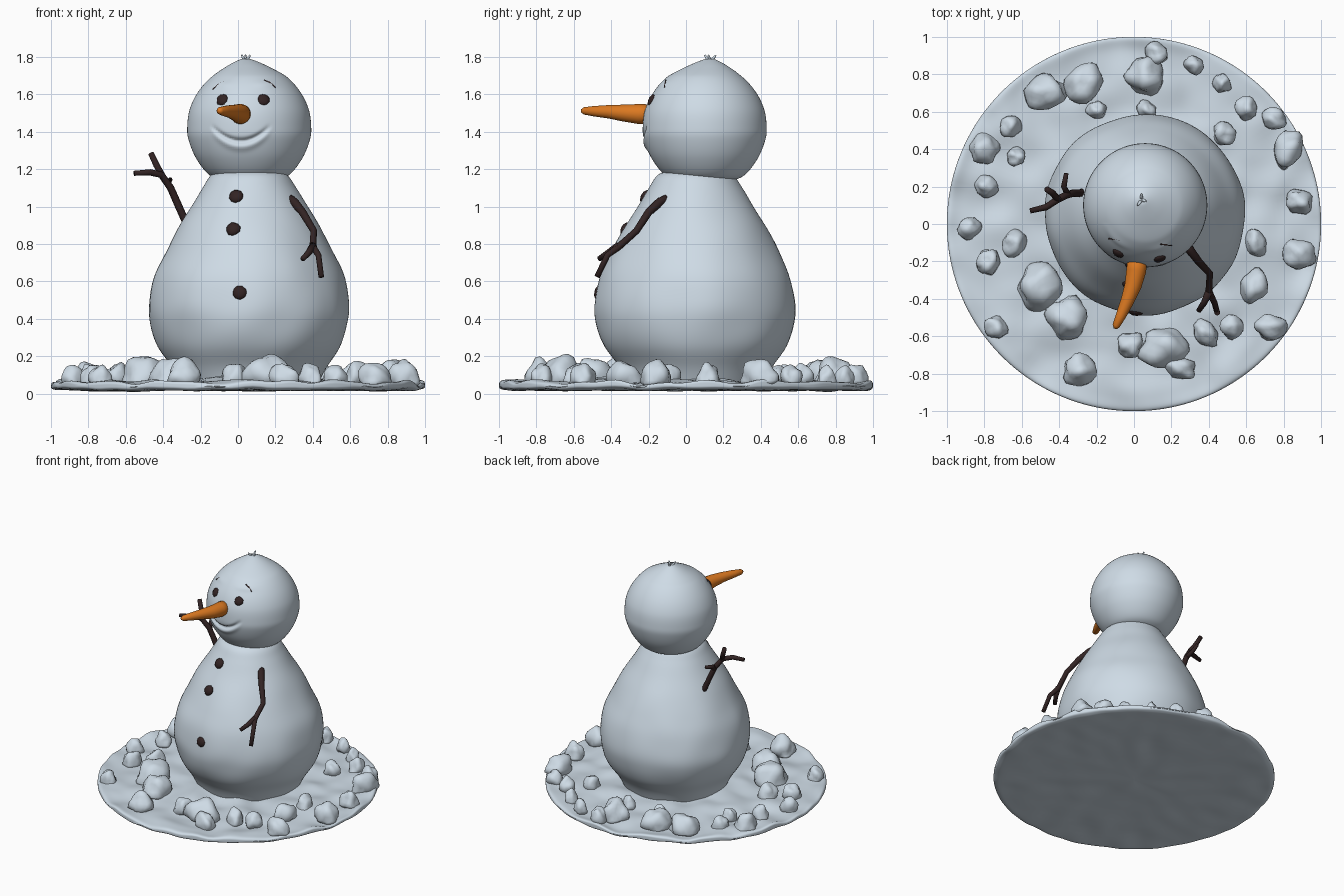
import bpy, bmesh, math, random
from mathutils import Vector, noise

if "Cube" in bpy.data.objects:
    bpy.data.objects.remove(bpy.data.objects["Cube"])
random.seed(4)

def mat(name, c):
    m = bpy.data.materials.new(name)
    m.diffuse_color = (*c, 1)
    m.use_nodes = True
    m.node_tree.nodes["Principled BSDF"].inputs["Base Color"].default_value = m.diffuse_color
    return m
SNOW = mat("snow", (0.62, 0.71, 0.79))
TWIG = mat("dark_brown", (0.032, 0.017, 0.017))
CARROT = mat("orange", (0.71, 0.19, 0.015))

def finish(name, bm, m):
    bmesh.ops.recalc_face_normals(bm, faces=bm.faces)
    me = bpy.data.meshes.new(name)
    bm.to_mesh(me)
    bm.free()
    me.materials.append(m)
    for p in me.polygons:
        p.use_smooth = True
    ob = bpy.data.objects.new(name, me)
    bpy.context.collection.objects.link(ob)
    return ob

def smooth_profile(pts, n):
    """Catmull-Rom through (radius, z) points."""
    P = [Vector(p) for p in pts]
    P = [2 * P[0] - P[1]] + P + [2 * P[-1] - P[-2]]
    out = []
    for i in range(1, len(P) - 2):
        a, b, c, d = P[i - 1:i + 3]
        for k in range(n):
            t = k / n
            out.append(0.5 * (2*b + (c-a)*t + (2*a-5*b+4*c-d)*t*t + (3*b-a-3*c+d)*t**3))
    return out + [P[-2]]

def skin(bm, rings):
    """Bridge vertex rings and close both ends."""
    n = len(rings[0])
    for a, b in zip(rings, rings[1:]):
        for i in range(n):
            j = (i + 1) % n
            bm.faces.new((a[i], a[j], b[j], b[i]))
    bm.faces.new(rings[0])
    bm.faces.new(rings[-1])

def lathe(name, pts, cx, cy, m, seg=96, sub=5, deform=None):
    bm = bmesh.new()
    rings = []
    for r, z in smooth_profile(pts, sub):
        ring = []
        for i in range(seg):
            a = 2 * math.pi * i / seg
            v = Vector((cx + r * math.cos(a), cy + r * math.sin(a), z))
            ring.append(bm.verts.new(deform(v) if deform else v))
        rings.append(ring)
    skin(bm, rings)
    return finish(name, bm, m)

def tube(bm, path, radii, seg=10, rough=0.0):
    path = [Vector(p) for p in path]
    rings = []
    for k, p in enumerate(path):
        d = (path[min(k + 1, len(path) - 1)] - path[max(k - 1, 0)]).normalized()
        u = d.orthogonal().normalized() if k == 0 else (u - d * u.dot(d)).normalized()
        w = d.cross(u)
        r = radii[k] * (1 + random.uniform(-rough, rough))
        rings.append([bm.verts.new(p + r * (u * math.cos(t) + w * math.sin(t)))
                      for t in [2 * math.pi * i / seg for i in range(seg)]])
    skin(bm, rings)

# Pear-shaped body with faint dents
def body_dent(v):
    d = Vector((v.x - .06, v.y - .05, 0))
    return v + d * 0.022 * noise.noise(v * 4)
BODY = [(.36, .03), (.41, .14), (.485, .25), (.525, .36), (.535, .47), (.505, .62), (.45, .75),
        (.385, .88), (.31, 1.0), (.25, 1.1), (.20, 1.17), (.12, 1.20)]
lathe("body", BODY, .06, .05, SNOW, deform=body_dent)

# Head with a carved smile and cheeks
def smile(v):
    if v.y < 0.0:
        x = (v.x - .015) / .14
        if abs(x) < 1.15:
            d = v.z - (1.35 + .065 * x * x)
            f = max(0, 1 - (abs(x) / 1.15) ** 4)
            v.y += f * (.022 * math.exp(-(d / .012) ** 2) - .010 * math.exp(-((d + .032) / .018) ** 2))
        for bx in (-.1, .15):
            e = ((v.x - bx) / .06) ** 2 + ((v.z - 1.655) / .018) ** 2
            v.y -= .008 * math.exp(-e)
    t = max(0, (v.z - 1.7) / .1)
    v.x -= .02 * t
    v.y += .03 * t
    return v
HEAD = [(.13, 1.13), (.215, 1.17), (.285, 1.26), (.325, 1.36), (.331, 1.43), (.318, 1.52),
        (.275, 1.61), (.205, 1.69), (.11, 1.75), (.035, 1.785), (.008, 1.79)]
lathe("head", HEAD, .06, .10, SNOW, seg=160, sub=9, deform=smile)

# Little tuft on the crown
bm = bmesh.new()
for dx, dy in ((-.02, -.03), (.025, -.01), (0, .03)):
    tube(bm, [(.04, .13, 1.77), (.04 + dx, .13 + dy, 1.81)], [.014, .004], 6)
finish("head_tuft", bm, SNOW)

# Carrot nose, slightly bent
bm = bmesh.new()
tube(bm, [(.02, -.17, 1.495), (.012, -.25, 1.495), (-.005, -.33, 1.50), (-.035, -.41, 1.507),
          (-.07, -.49, 1.51), (-.096, -.545, 1.512), (-.1, -.56, 1.512)],
     [.05, .053, .045, .037, .028, .02, .009], 20, .03)
finish("carrot_nose", bm, CARROT)

# Surface finder for studs set on the front
def front_y(prof, cx, cy, x, z):
    for (r0, z0), (r1, z1) in zip(prof, prof[1:]):
        if z0 <= z <= z1:
            r = r0 + (r1 - r0) * (z - z0) / (z1 - z0)
            s = (r1 - r0) / (z1 - z0)
            y = cy - math.sqrt(max(r * r - (x - cx) ** 2, 0))
            return y, Vector(((x - cx) / r, (y - cy) / r, -s)).normalized()

def stud(name, prof, cx, cy, x, z, r, depth):
    y, nrm = front_y(prof, cx, cy, x, z)
    bm = bmesh.new()
    bmesh.ops.create_icosphere(bm, subdivisions=2, radius=1)
    q = nrm.to_track_quat('Z', 'Y')
    for v in bm.verts:
        k = 1 + .12 * noise.noise(v.co * 2 + Vector((x * 9, z * 9, 0)))
        v.co = q @ Vector((v.co.x * r * k, v.co.y * r * k, v.co.z * depth)) + Vector((x, y, z))
    finish(name, bm, TWIG)

for i, (x, z) in enumerate(((-.01, 1.055), (-.025, .88), (.01, .54))):
    stud(f"button_{i}", BODY, .06, .05, x, z, .039, .022)
for n, x in (("left", -.085), ("right", .137)):
    stud("eye_" + n, HEAD, .06, .10, x, 1.57, .034, .016)

# Thin eyebrows following the brow
for n, pts in (("left", ((-.135, 1.625), (-.105, 1.65), (-.075, 1.665))),
               ("right", ((.14, 1.675), (.17, 1.66), (.2, 1.635)))):
    bm = bmesh.new()
    tube(bm, [(x, front_y(HEAD, .06, .10, x, z)[0] - .004, z) for x, z in pts], [.004, .007, .004], 6)
    finish("eyebrow_" + n, bm, TWIG)

# Twig arms with forked fingers
def arm(name, *branches):
    bm = bmesh.new()
    for r0, r1, path in branches:
        n = len(path) - 1
        tube(bm, path, [r0 + (r1 - r0) * i / n for i in range(n + 1)], 10, .1)
    finish(name, bm, TWIG)

arm("arm_left",
    (.022, .015, [(-.25, .18, .86), (-.285, .165, .93), (-.325, .165, 1.02), (-.36, .155, 1.1),
                  (-.41, .13, 1.17), (-.47, .09, 1.183), (-.555, .07, 1.178)]),
    (.018, .016, [(-.405, .13, 1.165), (-.435, .165, 1.22), (-.465, .185, 1.285)]),
    (.018, .013, [(-.355, .16, 1.09), (-.375, .20, 1.125), (-.362, .27, 1.145)]))
arm("arm_right",
    (.024, .014, [(.26, -.08, 1.05), (.30, -.14, 1.025), (.345, -.20, .97), (.405, -.265, .87),
                  (.40, -.36, .785), (.43, -.42, .74), (.445, -.475, .625)]),
    (.020, .014, [(.402, -.36, .79), (.375, -.42, .75), (.345, -.465, .72)]))

# Round snow patch with a rumpled top and wavy rim
def rumple(v):
    r = math.hypot(v.x, v.y)
    wave = .012 * noise.noise(Vector((v.x * 6, v.y * 6, 3)))
    if v.z > .045:
        wave += .028 * noise.noise(Vector((v.x * 5, v.y * 5, 0)))
    v.z = max(v.z + wave, 0.0)
    return v
lathe("snow_ground", [(.01, .02), (.5, .02), (.9, .018), (.985, .025), (1.0, .045), (.985, .06),
                      (.92, .055), (.8, .06), (.65, .065), (.5, .07), (.3, .075)],
      0, 0, SNOW, seg=160, sub=6, deform=rumple)

# Snow lumps scattered on the patch: x, y, radius
LUMPS = [(.06, .79, .10), (.12, .91, .06), (-.27, .75, .10), (-.47, .70, .10), (-.66, .52, .06),
         (-.8, .4, .08), (-.63, .36, .05), (-.79, .2, .06), (-.88, -.02, .06),
         (-.78, -.2, .065), (-.64, -.1, .07), (-.5, -.33, .12), (-.36, -.5, .11), (-.74, -.55, .06),
         (-.29, -.78, .09), (-.02, -.65, .07), (.16, -.66, .115), (.25, -.77, .07), (.38, -.58, .07),
         (.52, -.55, .06), (.73, -.55, .075), (.64, -.33, .08), (.65, -.1, .065), (.88, -.16, .085),
         (.88, .12, .07), (.82, .4, .09), (.75, .56, .06), (.6, .62, .06), (.48, .48, .06),
         (.32, .85, .05), (-.2, .61, .05), (.07, .61, .05), (.47, .75, .05)]
bm = bmesh.new()
for x, y, r in LUMPS:
    a, st = random.uniform(0, math.pi), random.uniform(.9, 1.2)
    for v in bmesh.ops.create_icosphere(bm, subdivisions=3, radius=1)["verts"]:
        p = v.co * (1 + .3 * noise.noise(v.co * 1.3 + Vector((x * 20, y * 20, 0))))
        px, py = p.x * r * st, p.y * r / st
        v.co = (x + px * math.cos(a) - py * math.sin(a), y + px * math.sin(a) + py * math.cos(a),
                .07 + (p.z * (r * .9 + .03) if p.z > 0 else p.z * .04))
finish("snow_lumps", bm, SNOW)
